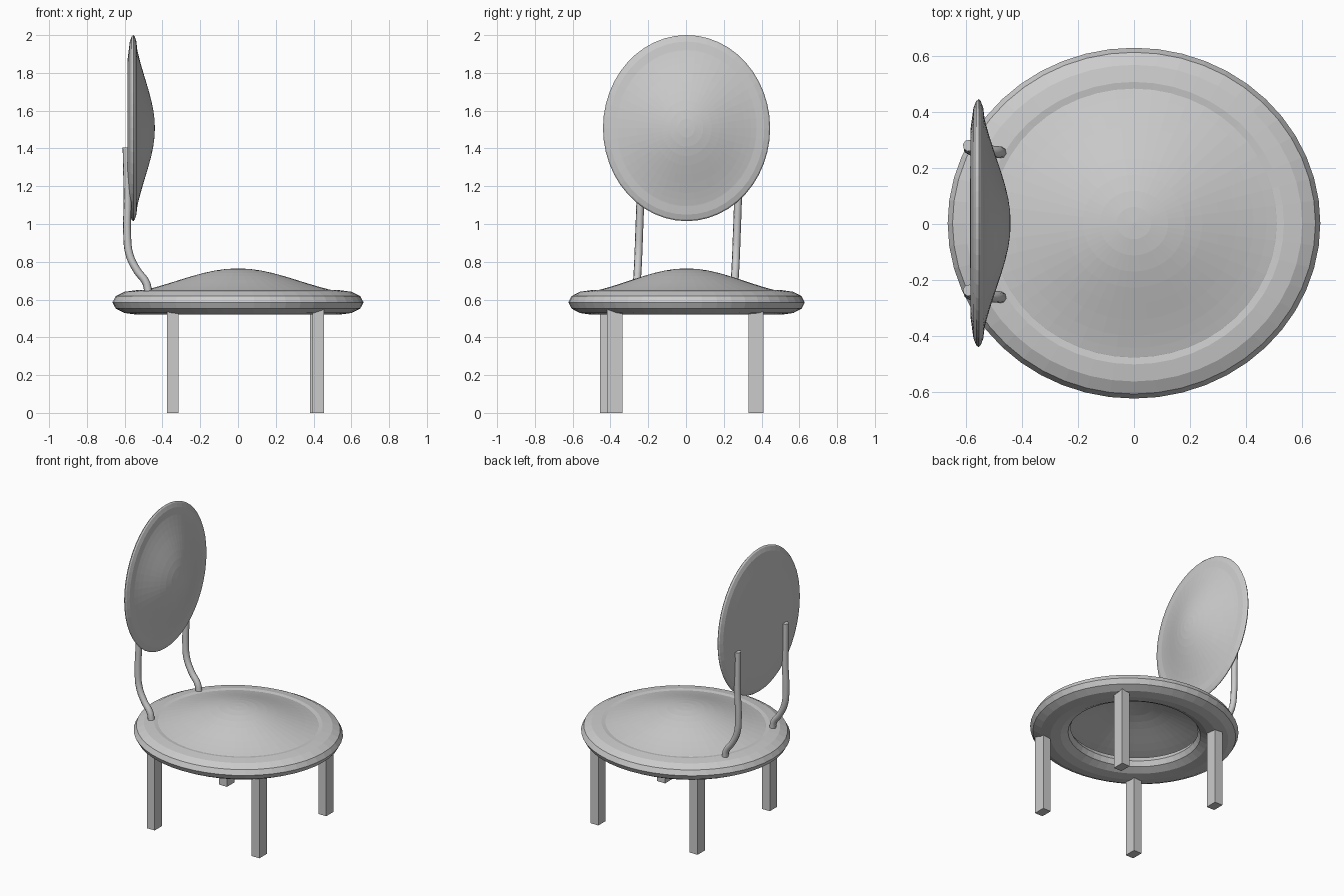
import bpy, bmesh
from math import sin, cos, pi
from mathutils import Matrix, Vector

if "Cube" in bpy.data.objects:
    bpy.data.objects.remove(bpy.data.objects["Cube"])

SEG = 48


def lathe(name, profile, rx, ry, matrix=Matrix(), closed=False):
    """Spin a (radius, height) profile about z, scaled to an ellipse."""
    bm = bmesh.new()
    rings = []
    for r, h in profile:
        n = 1 if r == 0 else SEG
        rings.append([bm.verts.new(matrix @ Vector((rx * r * cos(2 * pi * i / SEG),
                                                    ry * r * sin(2 * pi * i / SEG), h)))
                      for i in range(n)])
    pairs = list(zip(rings, rings[1:]))
    if closed:
        pairs.append((rings[-1], rings[0]))
    for a, b in pairs:
        for i in range(SEG):
            j = (i + 1) % SEG
            if len(a) == 1:
                bm.faces.new((a[0], b[i], b[j]))
            elif len(b) == 1:
                bm.faces.new((a[i], b[0], a[j]))
            else:
                bm.faces.new((a[i], b[i], b[j], a[j]))
    bmesh.ops.recalc_face_normals(bm, faces=bm.faces)
    me = bpy.data.meshes.new(name)
    bm.to_mesh(me)
    bm.free()
    ob = bpy.data.objects.new(name, me)
    bpy.context.collection.objects.link(ob)
    return ob


def bell(t):
    """Cushion height, 1 at the middle and 0 at the edge."""
    return 0.5 * (1 - t * t) + 0.25 * (1 + cos(pi * t))


STEPS = [0, 0.12, 0.24, 0.36, 0.48, 0.6, 0.72, 0.84, 0.93, 1]

# Seat: flattened ring with a domed cushion inside it
seat_at = Matrix.Translation((0, 0.003, 0))
ring = [(0.805 + 0.195 * cos(i * pi / 6), 0.585 + 0.065 * sin(i * pi / 6)) for i in range(12)]
lathe("seat_rim", ring, 0.665, 0.626, seat_at, closed=True)
dome = [(0.765 * t, 0.647 + 0.118 * bell(t)) for t in STEPS] + [(0.81, 0.635)]
seat = lathe("seat_cushion", dome, 0.665, 0.626, seat_at)
if seat.data.polygons[0].normal.z < 0:
    seat.data.flip_normals()

# Backrest: upright padded oval, flat at the back, domed toward +x
back_at = Matrix.Translation((-0.585, 0.003, 1.5075)) @ Matrix.Rotation(pi / 2, 4, 'Y')
pad = [(0, 0), (0.75, 0.001), (0.93, 0.012), (0.985, 0.022), (1, 0.031), (0.985, 0.038),
       (0.93, 0.047), (0.84, 0.052)]
pad += [(0.83 * t, 0.053 + 0.092 * bell(t)) for t in reversed(STEPS)]
lathe("backrest", pad, 0.4925, 0.4425, back_at)

# Bent support rods, both leaning slightly toward +y
PATH = [(-0.475, -0.002, 0.64), (-0.487, 0, 0.69), (-0.535, 0.004, 0.755), (-0.575, 0.008, 0.84),
        (-0.587, 0.012, 0.95), (-0.585, 0.018, 1.12), (-0.59, 0.023, 1.405)]
for name, y in (("front_support_rod", -0.26), ("rear_support_rod", 0.257)):
    cu = bpy.data.curves.new(name, 'CURVE')
    cu.dimensions = '3D'
    cu.bevel_depth = 0.021
    cu.bevel_resolution = 2
    cu.resolution_u = 5
    cu.use_fill_caps = True
    sp = cu.splines.new('BEZIER')
    sp.bezier_points.add(len(PATH) - 1)
    for p, (x, dy, z) in zip(sp.bezier_points, PATH):
        p.co = (x, y + dy, z)
        p.handle_left_type = p.handle_right_type = 'AUTO'
    rod = bpy.data.objects.new(name, cu)
    bpy.context.collection.objects.link(rod)
    bpy.ops.object.select_all(action='DESELECT')
    rod.select_set(True)
    bpy.context.view_layer.objects.active = rod
    bpy.ops.object.convert(target='MESH')
    bpy.ops.object.shade_smooth_by_angle(angle=pi / 3)

# Square legs
for name, x, y in (("front_left_leg", -0.345, -0.415), ("front_right_leg", 0.425, -0.377),
                   ("back_left_leg", -0.345, 0.37), ("back_right_leg", 0.41, 0.37)):
    bpy.ops.mesh.primitive_cube_add(size=1, location=(x, y, 0.275))
    leg = bpy.context.object
    leg.name = name
    leg.scale = (0.06, 0.08, 0.55)
    bpy.ops.object.transform_apply(location=False, rotation=False, scale=True)
